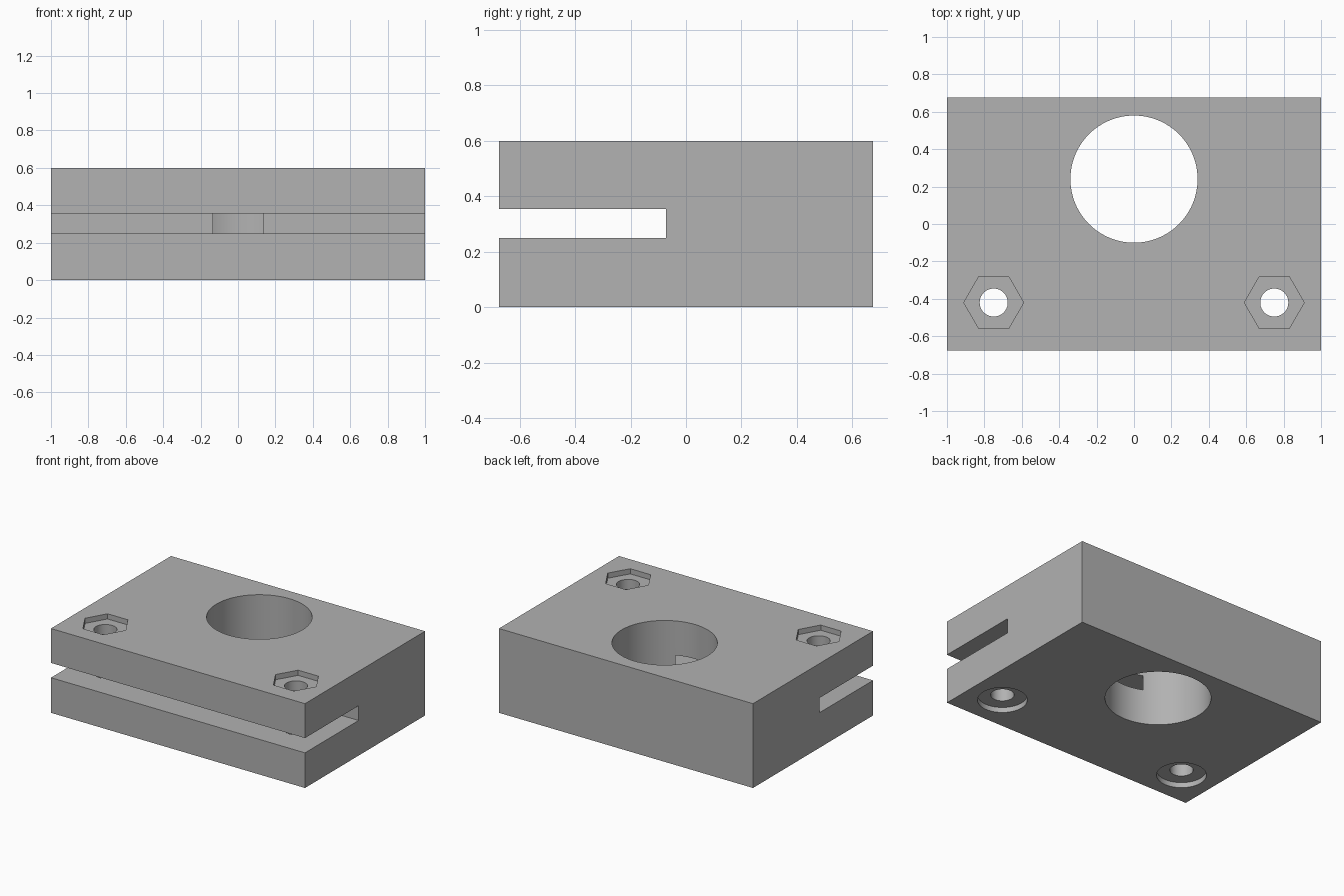
import bpy
import math

if "Cube" in bpy.data.objects:
    bpy.data.objects.remove(bpy.data.objects["Cube"], do_unlink=True)

# Single plain grey
grey = bpy.data.materials.new("plain_grey")
grey.use_nodes = True
colour = (0.445, 0.445, 0.445, 1)
grey.diffuse_color = colour
grey.node_tree.nodes["Principled BSDF"].inputs["Base Color"].default_value = colour

HEIGHT, HALF_DEPTH = 0.6, 0.675
RECESS = 0.037
BOLT_X, BOLT_Y = 0.75, -0.42


def box(name, low, high):
    centre = [(a + b) / 2 for a, b in zip(low, high)]
    bpy.ops.mesh.primitive_cube_add(size=1, location=centre)
    obj = bpy.context.object
    obj.name = name
    obj.scale = [b - a for a, b in zip(low, high)]
    bpy.ops.object.transform_apply(location=True, rotation=True, scale=True)
    return obj


def prism(name, x, y, radius, bottom, top, sides, turn=0.0):
    bpy.ops.mesh.primitive_cylinder_add(
        vertices=sides, radius=radius, depth=top - bottom,
        location=(x, y, (bottom + top) / 2), rotation=(0, 0, turn))
    obj = bpy.context.object
    obj.name = name
    return obj


def cut(target, cutter):
    mod = target.modifiers.new(cutter.name, 'BOOLEAN')
    mod.operation = 'DIFFERENCE'
    mod.solver = 'EXACT'
    mod.object = cutter
    bpy.context.view_layer.objects.active = target
    bpy.ops.object.modifier_apply(modifier=mod.name)
    bpy.data.objects.remove(cutter, do_unlink=True)


# Solid block
block = box("clamp_block", (-1, -HALF_DEPTH, 0), (1, HALF_DEPTH, HEIGHT))
block.data.materials.append(grey)

# Main bore and the clamping slot from the front
cut(block, prism("main_bore", 0, 0.24, 0.34, -0.1, HEIGHT + 0.1, 96))
cut(block, box("clamp_slot", (-1.1, -0.8, 0.25), (1.1, -0.072, 0.355)))

# Bolt holes: hexagonal nut pocket above, round counterbore below
for side, x in (("right", -BOLT_X), ("left", BOLT_X)):
    cut(block, prism(side + "_bolt_hole", x, BOLT_Y, 0.075, -0.1, HEIGHT + 0.1, 48))
    cut(block, prism(side + "_nut_pocket", x, BOLT_Y, 0.16,
                     HEIGHT - RECESS, HEIGHT + 0.1, 6, math.pi / 2))
    cut(block, prism(side + "_counterbore", x, BOLT_Y, 0.16, -0.1, RECESS, 64))

# Smooth bores, crisp edges
bpy.ops.object.select_all(action='DESELECT')
block.select_set(True)
bpy.context.view_layer.objects.active = block
bpy.ops.object.shade_smooth_by_angle(angle=math.radians(30))
